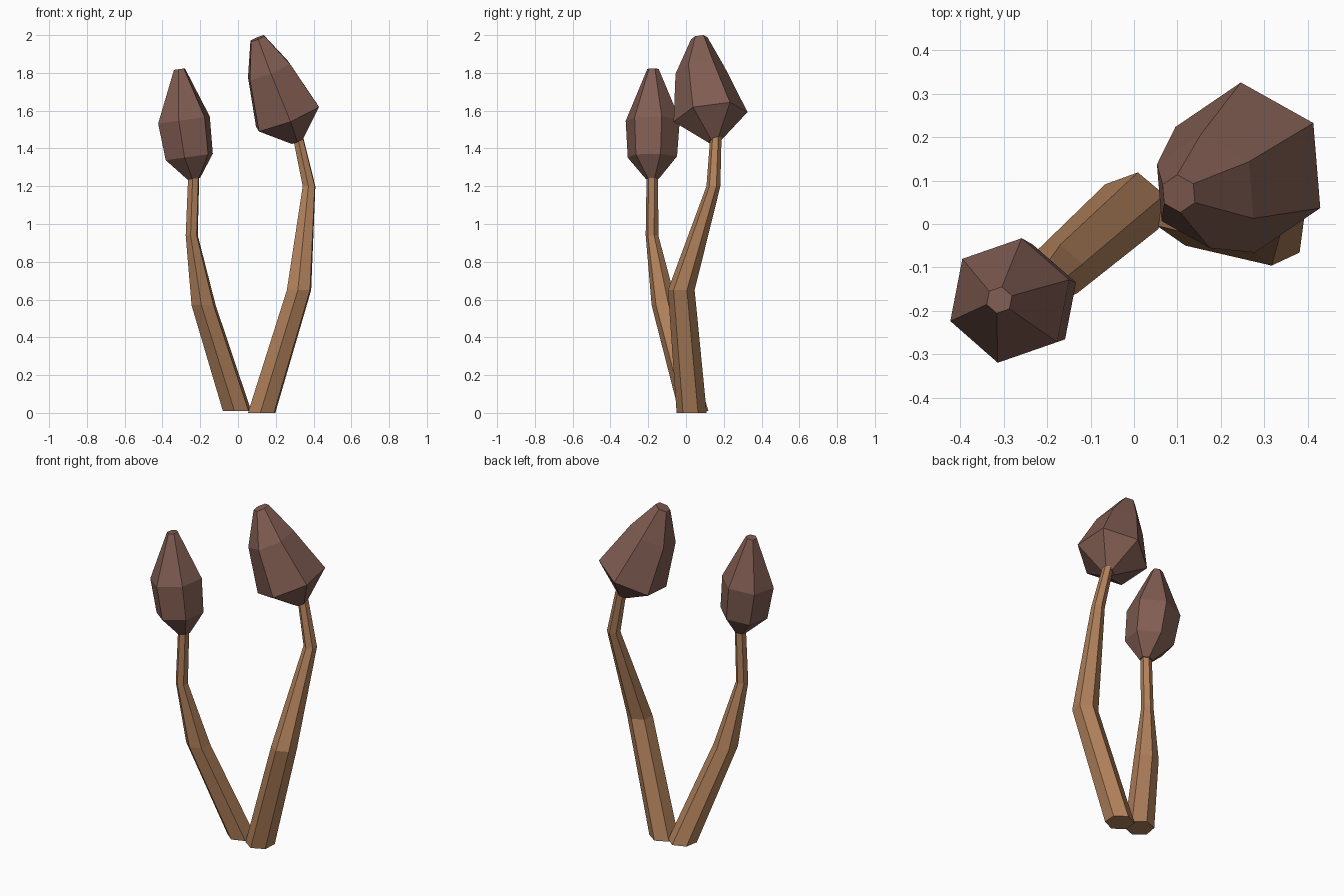
import bpy, bmesh, math
from mathutils import Vector

if "Cube" in bpy.data.objects:
    bpy.data.objects.remove(bpy.data.objects["Cube"])

SIDES = 6


def material(name, color):
    m = bpy.data.materials.new(name)
    m.diffuse_color = (*color, 1)
    m.use_nodes = True
    m.node_tree.nodes["Principled BSDF"].inputs["Base Color"].default_value = m.diffuse_color
    return m


tan = material("tan stalk", (0.44, 0.22, 0.105))
brown = material("brown cap", (0.22, 0.11, 0.085))


def loft(name, rings, axis, phase, mat):
    """Closed six-sided loft through (x, y, z, radius) rings facing along axis."""
    n = Vector(axis).normalized()
    x = Vector((1, 0, 0))
    u = (x - n * x.dot(n)).normalized()
    v = n.cross(u)
    bm = bmesh.new()
    loops = []
    for cx, cy, cz, r in rings:
        loop = []
        for i in range(SIDES):
            a = math.radians(phase) + math.tau * i / SIDES
            loop.append(bm.verts.new(Vector((cx, cy, cz)) + r * (math.cos(a) * u + math.sin(a) * v)))
        loops.append(loop)
    for lo, hi in zip(loops, loops[1:]):
        for i in range(SIDES):
            j = (i + 1) % SIDES
            bm.faces.new((lo[i], lo[j], hi[j], hi[i]))
    bm.faces.new(loops[0][::-1])
    bm.faces.new(loops[-1])
    bmesh.ops.recalc_face_normals(bm, faces=bm.faces)
    me = bpy.data.meshes.new(name)
    bm.to_mesh(me)
    bm.free()
    me.materials.append(mat)
    ob = bpy.data.objects.new(name, me)
    bpy.context.collection.objects.link(ob)
    return ob


UP = (0, 0, 1)

# bent, tapering stalks
loft("short_stalk", [(-0.005, 0.04, 0.01, 0.08), (-0.182, -0.115, 0.57, 0.068),
                     (-0.245, -0.18, 0.94, 0.034), (-0.234, -0.178, 1.27, 0.031)], UP, 20, tan)
loft("tall_stalk", [(0.125, 0.03, 0, 0.08), (0.323, -0.025, 0.65, 0.071),
                    (0.376, 0.145, 1.2, 0.037), (0.318, 0.158, 1.46, 0.03)], UP, 25, tan)

# pointed, tilted caps
loft("short_cap", [(-0.234, -0.178, 1.24, 0.036), (-0.258, -0.178, 1.355, 0.133),
                   (-0.286, -0.176, 1.55, 0.146), (-0.31, -0.175, 1.82, 0.031)],
     (-0.08, 0, 0.58), 19, brown)
loft("tall_cap", [(0.312, 0.15, 1.438, 0.036), (0.262, 0.13, 1.567, 0.198),
                  (0.164, 0.075, 1.812, 0.132), (0.103, 0.07, 1.983, 0.044)],
     (-0.37, -0.15, 0.92), 35, brown)
